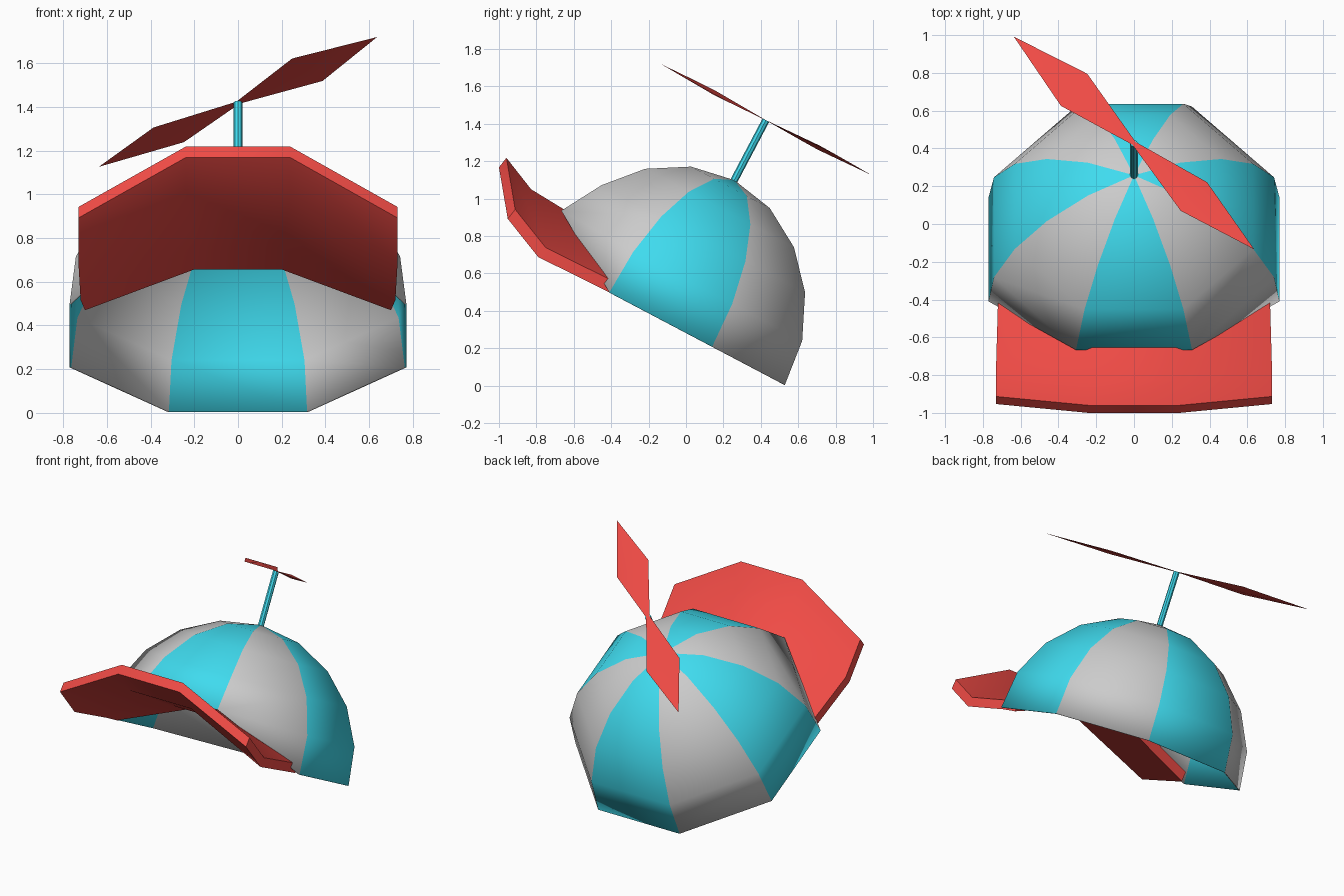
import bpy, bmesh, math
from mathutils import Matrix, Vector

if "Cube" in bpy.data.objects:
    bpy.data.objects.remove(bpy.data.objects["Cube"])

# whole cap leans backwards
TILT = Matrix.Translation((0, -0.135, 0.353)) @ Matrix.Rotation(math.radians(-27.8), 4, 'X')


def material(name, rgb):
    m = bpy.data.materials.new(name)
    m.diffuse_color = (*rgb, 1)
    m.use_nodes = True
    m.node_tree.nodes["Principled BSDF"].inputs["Base Color"].default_value = m.diffuse_color
    return m


RED = material("red", (0.87, 0.07, 0.06))
BLUE = material("blue", (0.05, 0.71, 0.86))
GREY = material("grey", (0.75, 0.75, 0.75))


def finish(bm, name, mats, smooth=None, normals=True):
    if normals:
        bmesh.ops.recalc_face_normals(bm, faces=bm.faces)
    me = bpy.data.meshes.new(name)
    bm.to_mesh(me)
    bm.free()
    for m in mats:
        me.materials.append(m)
    ob = bpy.data.objects.new(name, me)
    bpy.context.collection.objects.link(ob)
    ob.matrix_world = TILT
    if smooth:
        bpy.ops.object.select_all(action='DESELECT')
        ob.select_set(True)
        bpy.context.view_layer.objects.active = ob
        bpy.ops.object.shade_smooth_by_angle(angle=math.radians(smooth))
    return ob


# dome: eight striped panels, front three raised over the visor
profile = [(0.75, 0), (0.722, 0.252), (0.615, 0.488), (0.45, 0.674), (0.238, 0.799)]
bm = bmesh.new()
apex = bm.verts.new((0, 0, 0.843))
cols = []
for k in range(8):
    a = math.radians(-67.5 + 45 * k)
    front = k in (0, 7)
    col = []
    for i, (r, z) in enumerate(profile):
        if front and i == 0:
            col.append(None)
            continue
        R = r / math.cos(math.pi / 8)
        y = R * math.sin(a)
        if front and i == 1:
            y, z = y - 0.02, z + 0.015
        col.append(bm.verts.new((1.027 * R * math.cos(a), y, z)))
    cols.append(col + [apex])
for k in range(8):
    A, B = cols[k], cols[(k + 1) % 8]
    for i in range(5):
        ring = []
        for v in (A[i], B[i], B[i + 1], A[i + 1]):
            if v and v not in ring:
                ring.append(v)
        if len(ring) > 2:
            bm.faces.new(ring).material_index = (k + 1) % 2
dome = finish(bm, "dome", [GREY, BLUE], 50)
for p in dome.data.polygons:
    c = p.center
    ang = math.degrees(math.atan2(c.y, c.x)) / 45
    p.material_index = 1 - round(ang) % 2
sol = dome.modifiers.new("thickness", 'SOLIDIFY')
sol.thickness = 0.008

# visor: arched plate, swept up at the outer edge and tucked under the dome
rows = [((0.24, -1.145, 0.317), (0.73, -0.975, 0.095)),
        ((0.24, -0.95, 0.23), (0.73, -0.735, -0.01)),
        ((0.20, -0.48, 0.20), (0.72, -0.35, 0.0)),
        ((0.20, -0.28, 0.195), (0.70, -0.25, 0.0))]
bm = bmesh.new()
grid = []
for c, s in rows:
    pts = [(-s[0], *s[1:]), (-c[0], *c[1:]), c, s]
    grid.append([bm.verts.new(p) for p in pts])
for g, h in zip(grid, grid[1:]):
    for j in range(3):
        bm.faces.new((g[j], g[j + 1], h[j + 1], h[j]))
top = bmesh.ops.extrude_face_region(bm, geom=bm.faces[:], use_keep_orig=True)
bmesh.ops.translate(bm, vec=(0, 0.012, 0.063),
                    verts=[v for v in top["geom"] if isinstance(v, bmesh.types.BMVert)])
finish(bm, "visor", [RED], 50)

# stem
bm = bmesh.new()
bmesh.ops.create_cone(bm, cap_ends=True, segments=8, radius1=0.02, radius2=0.02, depth=0.38,
                      matrix=Matrix.Translation((0, 0, 1.015)))
finish(bm, "propeller_stem", [BLUE])

# propeller: two thin diamond blades, slightly pitched
for n, turn in enumerate((-45, 135)):
    bm = bmesh.new()
    rot = Matrix.Rotation(math.radians(turn), 3, 'Z')
    outline = [(0, -0.012, 0), (0.465, -0.115, 0.012), (0.90, 0, 0.004), (0.435, 0.112, -0.008), (0, 0.012, 0)]
    rim = [bm.verts.new(rot @ Vector(p) + Vector((0, 0, 1.205))) for p in outline]
    # raised middle above and below
    for dz in (0.012, -0.012):
        mid = bm.verts.new(rot @ Vector((0.45, 0, 0.002 + dz)) + Vector((0, 0, 1.205)))
        for a, b in zip(rim, rim[1:] + rim[:1]):
            bm.faces.new((a, b, mid))
    finish(bm, f"propeller_blade_{n + 1}", [RED], 30)
